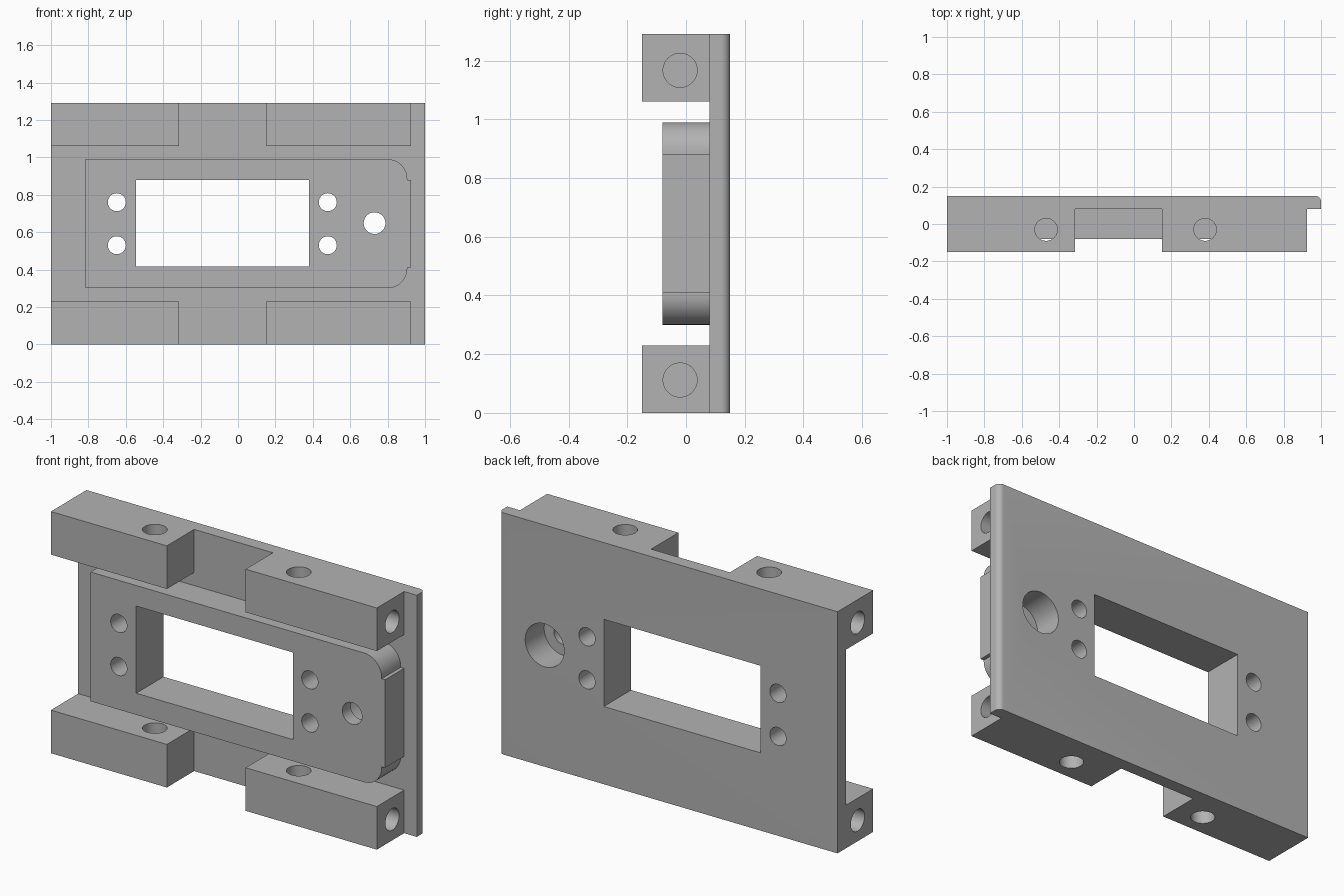
import bpy, bmesh, math
from mathutils import Vector

cube = bpy.data.objects.get("Cube")
if cube:
    bpy.data.objects.remove(cube, do_unlink=True)

grey = bpy.data.materials.new("plain_grey")
grey.use_nodes = True
colour = (0.45, 0.45, 0.45, 1)
grey.diffuse_color = colour
grey.node_tree.nodes["Principled BSDF"].inputs["Base Color"].default_value = colour


def prism(name, points, direction):
    """Extrude a closed flat outline along a vector."""
    bm = bmesh.new()
    face = bm.faces.new([bm.verts.new(p) for p in points])
    new = bmesh.ops.extrude_face_region(bm, geom=[face])["geom"]
    bmesh.ops.translate(bm, vec=direction,
                        verts=[v for v in new if isinstance(v, bmesh.types.BMVert)])
    bmesh.ops.recalc_face_normals(bm, faces=bm.faces)
    mesh = bpy.data.meshes.new(name)
    bm.to_mesh(mesh)
    bm.free()
    mesh.materials.append(grey)
    obj = bpy.data.objects.new(name, mesh)
    bpy.context.collection.objects.link(obj)
    return obj


def box(name, x0, x1, y0, y1, z0, z1):
    return prism(name, [(x0, y0, z0), (x1, y0, z0), (x1, y1, z0), (x0, y1, z0)],
                 (0, 0, z1 - z0))


def rod(name, start, end, radius, sides=48):
    """Cylinder between two points, used for drilling."""
    start, end = Vector(start), Vector(end)
    axis = end - start
    turn = axis.to_track_quat("Z", "Y")
    ring = [start + turn @ Vector((radius * math.cos(a), radius * math.sin(a), 0))
            for a in (2 * math.pi * i / sides for i in range(sides))]
    return prism(name, ring, axis)


def arc(cx, cy, r, a0, a1, steps=12):
    return [(cx + r * math.cos(math.radians(a0 + (a1 - a0) * i / steps)),
             cy + r * math.sin(math.radians(a0 + (a1 - a0) * i / steps)))
            for i in range(steps + 1)]


def combine(target, tools, operation):
    for tool in tools:
        tool.hide_render = True
        mod = target.modifiers.new(tool.name, "BOOLEAN")
        mod.operation, mod.solver, mod.object = operation, "EXACT", tool
        graph = bpy.context.evaluated_depsgraph_get()
        mesh = bpy.data.meshes.new_from_object(target.evaluated_get(graph))
        target.modifiers.clear()
        target.data = mesh
        bpy.data.objects.remove(tool, do_unlink=True)


HEIGHT, MID = 1.29, 0.645
PLATE, BACK, PAD, FRONT = 0.08, 0.15, -0.15, -0.08

# Back plate with one rounded rear edge
outline = [(-1, PLATE), (1, PLATE)] + arc(0.97, BACK - 0.03, 0.03, 0, 90, 8) + [(-1, BACK)]
plate = prism("mounting_plate", [(x, y, 0) for x, y in outline], (0, 0, HEIGHT))

# Raised centre block: two rounded corners and a small tongue
upper = [(0.925, 0.88), (0.905, 0.88)] + arc(0.8, 0.885, 0.105, 0, 90) + [(-0.815, 0.99)]
lower = [(x, 2 * MID - z) for x, z in reversed(upper)]
parts = [prism("centre_block", [(x, FRONT, z) for x, z in upper + lower],
               (0, PLATE - FRONT, 0))]

# Four corner pads
for z0, z1 in ((0, 0.23), (1.06, HEIGHT)):
    for x0, x1 in ((-1, -0.315), (0.15, 0.925)):
        parts.append(box("corner_pad", x0, x1, PAD, PLATE, z0, z1))
combine(plate, parts, "UNION")

# Window, screw holes and the counterbored cable hole
cuts = [box("window_cut", -0.545, 0.38, -0.3, 0.3, 0.415, 0.88),
        rod("cable_hole", (0.73, -0.3, 0.648), (0.73, 0.3, 0.648), 0.058),
        rod("counterbore", (0.73, -0.01, 0.648), (0.73, 0.3, 0.648), 0.115)]
for x in (-0.648, 0.48):
    for z in (0.53, 0.76):
        cuts.append(rod("screw_hole", (x, -0.3, z), (x, 0.3, z), 0.048))

# Vertical holes through the pads, and lengthwise holes along them
for x in (-0.47, 0.38):
    for z0, z1 in ((-0.1, 0.26), (1.03, 1.4)):
        cuts.append(rod("vertical_hole", (x, -0.03, z0), (x, -0.03, z1), 0.06))
for z in (0.112, 1.167):
    cuts.append(rod("end_hole", (-1.1, -0.02, z), (-0.45, -0.02, z), 0.058))
    cuts.append(rod("end_hole", (0.1, -0.02, z), (0.99, -0.02, z), 0.058))
combine(plate, cuts, "DIFFERENCE")

bpy.context.view_layer.objects.active = plate
plate.select_set(True)
bpy.ops.object.shade_smooth_by_angle(angle=math.radians(30))
